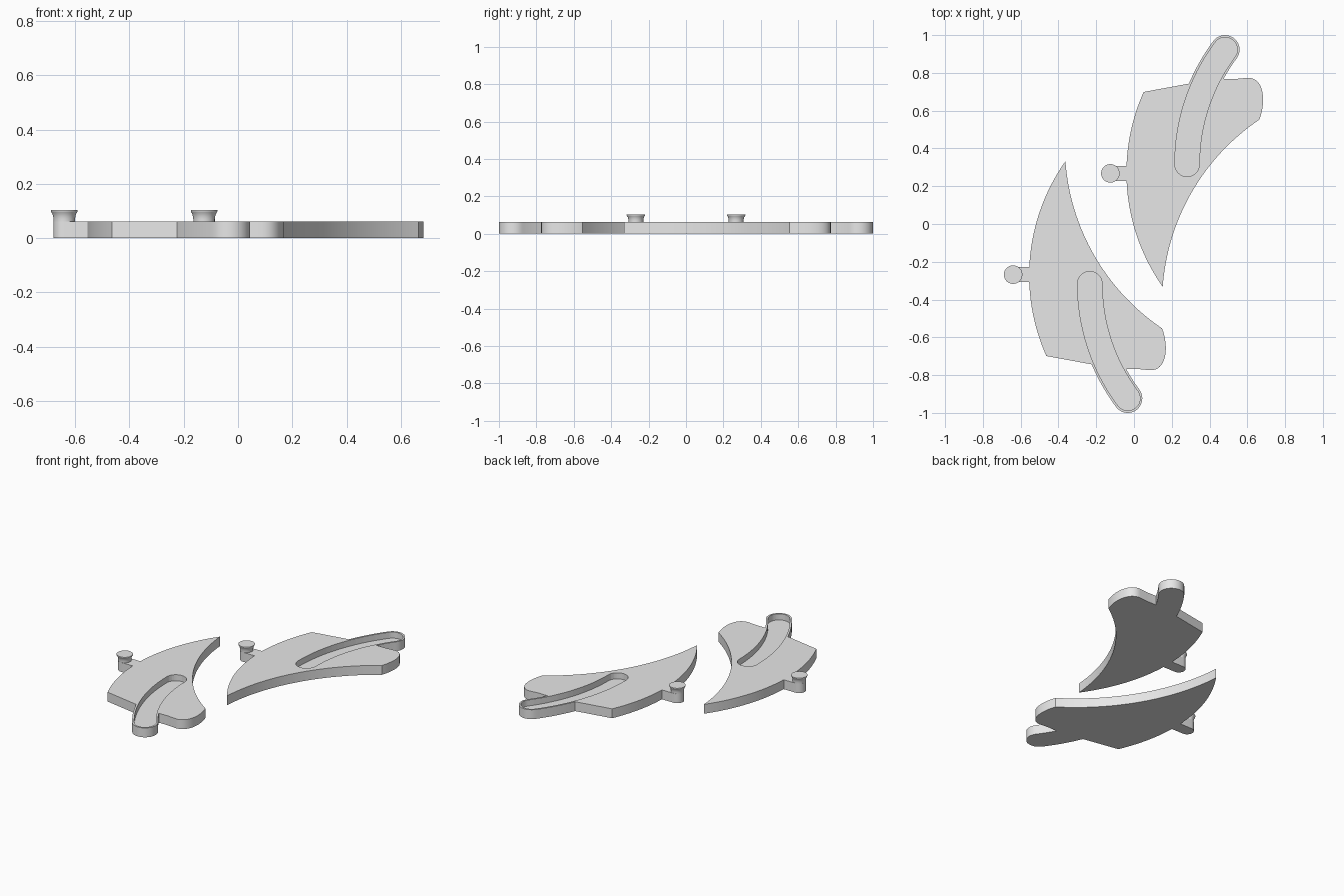
import bpy, bmesh
from math import sin, cos, asin, pi, atan2
from mathutils import Vector
from mathutils.geometry import interpolate_bezier

cube = bpy.data.objects.get("Cube")
if cube:
    bpy.data.objects.remove(cube, do_unlink=True)

grey = bpy.data.materials.new("plain grey")
grey.use_nodes = True
grey.diffuse_color = (0.8, 0.8, 0.8, 1)
grey.node_tree.nodes["Principled BSDF"].inputs["Base Color"].default_value = (0.8, 0.8, 0.8, 1)

THICK, FLOOR, PEG_TOP = 0.062, 0.022, 0.103
PIVOT, SWING = Vector((1.298, 0.316)), 1.017     # centre and radius of the slot's path
SWEEP = asin(0.607 / SWING)
PEG, STEM = Vector((-0.125, 0.268)), 0.04
TIP, SHOULDER, HEEL = (0.152, -0.332), (0.051, 0.699), (0.664, 0.553)


def arc(centre, r, a, b, n):
    return [Vector((centre[0] + r * cos(a + (b - a) * i / n),
                    centre[1] + r * sin(a + (b - a) * i / n))) for i in range(n + 1)]


def arc_through(p, q, s, n):
    """Shallow arc from p to s by way of q."""
    p, q, s = Vector(p), Vector(q), Vector(s)
    u, v = q - p, s - p
    d = 2 * (u.x * v.y - u.y * v.x)
    c = p + Vector((v.y * u.dot(u) - u.y * v.dot(v), u.x * v.dot(v) - v.x * u.dot(u))) / d
    a, b = (atan2(w.y - c.y, w.x - c.x) for w in (p, s))
    turn = (b - a + pi) % (2 * pi) - pi
    return arc(c, (p - c).length, a, a + turn, n)


def track(r, start_left, start_right):
    """Left side, round far end and right side of a band along the slot's path."""
    end = PIVOT + SWING * Vector((-cos(SWEEP), sin(SWEEP)))
    left = arc(PIVOT, SWING + r, pi - start_left, pi - SWEEP, 16)
    cap = arc(end, r, pi - SWEEP, -SWEEP, 20)
    right = arc(PIVOT, SWING - r, pi - SWEEP, pi - start_right, 16)
    return left + cap[1:-1] + right


def blade_outline():
    edge = arc_through(TIP, (-0.04, 0.26), SHOULDER, 40)
    arm = arc(PEG, STEM, -pi / 2, -3 * pi / 2, 20)
    low, high = PEG.y - STEM, PEG.y + STEM
    pts = [p for p in edge if p.y < low - 0.003]
    pts += [Vector((-0.04, low))] + arm + [Vector((-0.04, high))]
    pts += [p for p in edge if p.y > high + 0.003]
    pts += track(0.077, asin(0.427 / (SWING + 0.077)), asin(0.453 / (SWING - 0.077)))
    pts += [Vector((0.54, 0.768))]
    lobe = interpolate_bezier((0.60, 0.774), (0.69, 0.777), (0.70, 0.65), HEEL, 18)
    pts += [Vector(p[:2]) for p in lobe]
    return pts + arc_through(HEEL, (0.306, 0.169), TIP, 32)[1:-1]


def slot_outline():
    near = PIVOT - Vector((SWING, 0))
    return track(0.065, 0, 0) + arc(near, 0.065, 0, -pi, 20)[1:-1]


def finish(name, bm):
    bmesh.ops.recalc_face_normals(bm, faces=bm.faces)
    mesh = bpy.data.meshes.new(name)
    bm.to_mesh(mesh)
    bm.free()
    mesh.materials.append(grey)
    ob = bpy.data.objects.new(name, mesh)
    bpy.context.collection.objects.link(ob)
    return ob


def slab(name, pts, place, z0, z1):
    bm = bmesh.new()
    face = bm.faces.new([bm.verts.new((*place(p), z0)) for p in pts])
    top = bmesh.ops.extrude_face_region(bm, geom=[face])["geom"]
    bmesh.ops.translate(bm, vec=(0, 0, z1 - z0),
                        verts=[v for v in top if isinstance(v, bmesh.types.BMVert)])
    return finish(name, bm)


def smooth(ob):
    bpy.ops.object.select_all(action="DESELECT")
    ob.select_set(True)
    bpy.context.view_layer.objects.active = ob
    bpy.ops.object.shade_smooth_by_angle(angle=0.5)


def peg(name, place):
    """Turned stem with a flared head."""
    profile = [(0, 0.05), (0.0395, 0.05), (0.0395, 0.07), (0.041, 0.08),
               (0.044, 0.09), (0.049, 0.098), (0.049, PEG_TOP), (0, PEG_TOP)]
    bm = bmesh.new()
    x, y = place(PEG)
    vs = [bm.verts.new((x + r, y, z)) for r, z in profile]
    es = [bm.edges.new(pair) for pair in zip(vs, vs[1:])]
    bmesh.ops.spin(bm, geom=vs + es, cent=(x, y, 0), axis=(0, 0, 1), angle=2 * pi, steps=40)
    bmesh.ops.remove_doubles(bm, verts=bm.verts, dist=0.0001)
    smooth(finish(name, bm))


def blade(side, shift, flip):
    place = lambda p: (p[0] + shift, p[1] * flip)
    body = slab(side + "_blade", blade_outline(), place, 0, THICK)
    # Guide slot sunk into the top
    cutter = slab(side + "_slot_cutter", slot_outline(), place, FLOOR, THICK + 0.05)
    cutter.hide_render = True
    cut = body.modifiers.new("slot", "BOOLEAN")
    cut.operation, cut.solver, cut.object = "DIFFERENCE", "EXACT", cutter
    smooth(body)
    bpy.ops.object.modifier_apply(modifier=cut.name)
    bpy.data.objects.remove(cutter, do_unlink=True)
    smooth(body)
    peg(side + "_peg", place)


blade("rear", 0, 1)
blade("front", -0.515, -1)
